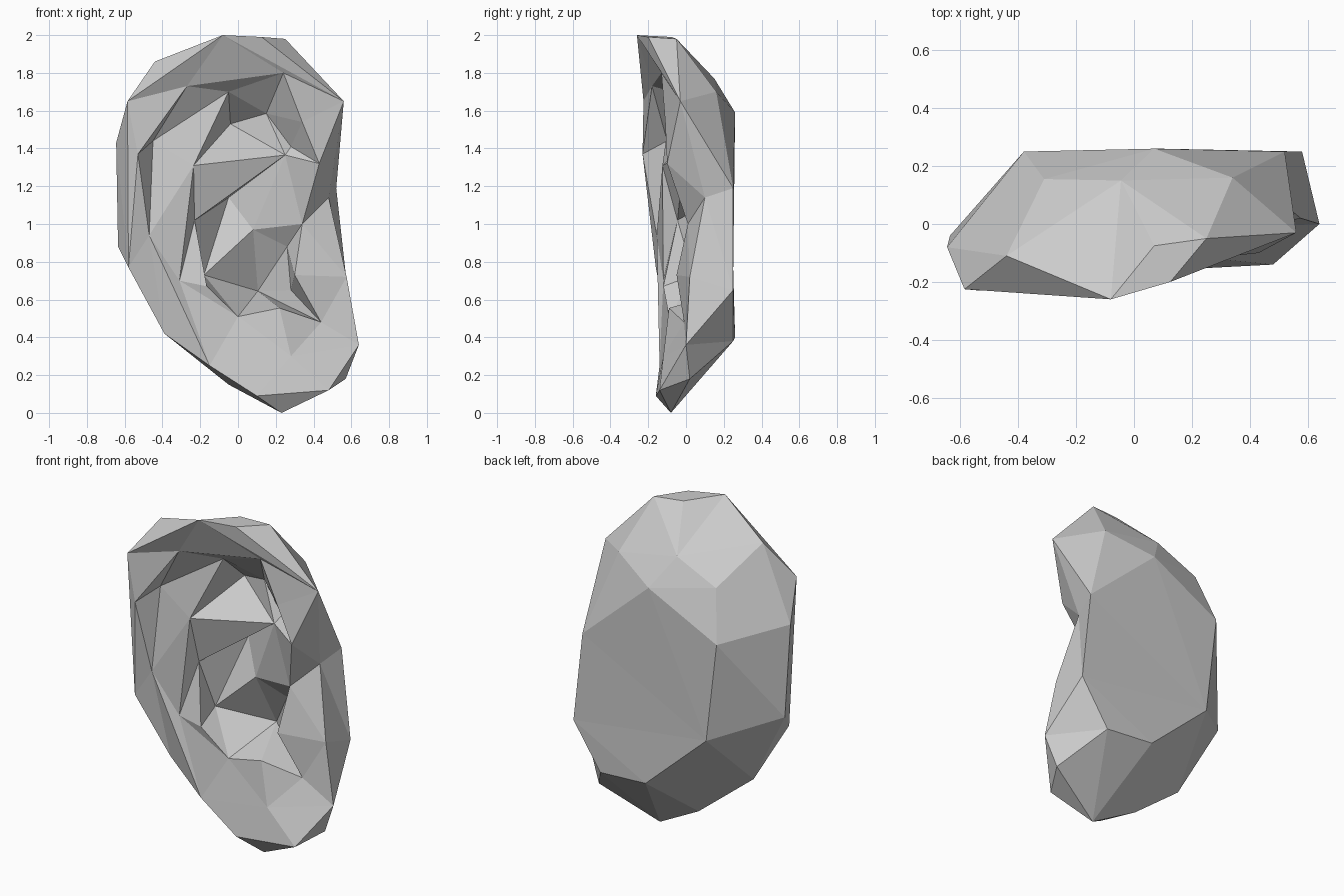
import bpy
import bmesh
from mathutils import Vector

default_cube = bpy.data.objects.get("Cube")
if default_cube:
    bpy.data.objects.remove(default_cube, do_unlink=True)

bm = bmesh.new()


def stitch(first, second):
    """Skin two polylines with the triangle strip that has the shortest rungs."""
    best = {(0, 0): (0.0, [])}
    for i, a in enumerate(first):
        for j, b in enumerate(second):
            rung = (Vector(a) - Vector(b)).length
            options = []
            if i:
                cost, strip = best[i - 1, j]
                options.append((cost + rung, strip + [(first[i - 1], a, b)]))
            if j:
                cost, strip = best[i, j - 1]
                options.append((cost + rung, strip + [(a, b, second[j - 1])]))
            if options:
                best[i, j] = min(options, key=lambda option: option[0])
    for triangle in best[len(first) - 1, len(second) - 1][1]:
        if len(set(triangle)) == len(triangle):
            bm.faces.new([bm.verts.new(point) for point in triangle])


# Outer rim: front crest, rear edge and lobe
rim_corner, rim_notch = (.56, -.03, 1.65), (.48, .1, 1.14)
top_right, top_back, top_front = (.25, -.05, 1.98), (.07, -.075, 1.99), (.125, -.2, 1.99)
crest_top, crest_left, crest_low = (-.08, -.26, 2), (-.585, -.225, 1.65), (-.58, -.16, .77)
rear_left = [(-.44, -.11, 1.86), (-.645, -.08, 1.43), (-.635, -.04, .88)]
low_left = [(-.39, -.09, .42), (-.05, -.05, .15)]
rim_right, lobe_side, lobe_corner = (.575, .02, .72), (.64, 0, .36), (.57, .02, .18)
lobe_tip, lobe_right, lobe_left = (.23, -.08, 0), (.48, -.14, .12), (.1, -.16, .09)

# Back of the ear
back_top, back_mid = (-.045, .15, 1.77), (.07, .26, 1.59)
back_right = [(.34, .16, 1.7), (.52, .25, 1.19), (.58, .25, .65), (.4, .25, .38)]
back_left = [(-.31, .155, 1.65), (-.38, .25, 1.36), (-.31, .25, .76)]
back_low = (.09, .26, .4)

# Folded helix edge and the groove behind it
fold_right, fold_top, fold_left = (.24, -.13, 1.8), (-.27, -.18, 1.73), (-.53, -.23, 1.37)
fold_end, fold_mid, helix_root = (-.47, -.155, .94), (.34, -.11, 1.54), (.43, -.1, 1.32)
groove_top, groove_left = (-.05, -.07, 1.7), (-.45, -.1, 1.44)

# Antihelix ridge and upper hollow
ridge_top, ridge_mid, ridge_low = (-.235, -.125, 1.31), (-.23, -.045, 1.02), (-.31, -.12, .7)
hollow_left, hollow_top, hollow_right = (-.04, .12, 1.53), (.15, .04, 1.585), (.28, .02, 1.41)
ridge_end = (.25, -.01, 1.365)

# Inner bowl
bowl_top, bowl_left, bowl_floor = (-.05, .17, 1.14), (-.18, .04, .73), (.105, .22, .645)
bowl_lip, bowl_front, bowl_notch = (-.165, -.12, .67), (0, -.09, .51), (.22, -.09, .555)
crus_low, crus_side = (.08, .055, .97), (.34, .01, 1)
canal_top, canal_low = (.26, .1, .88), (.28, .1, .65)

# Tragus and lobe front
tragus, tragus_low = (.3, -.05, .73), (.44, -.01, .48)
lobe_front, lobe_fold = (.28, -.12, .3), (-.15, -.14, .25)

# Back shell
back_spine = [back_top, back_mid, back_left[-1], back_low]
stitch([back_top] + back_right + [back_low], back_spine)
stitch([back_top] + back_left + [back_low], back_spine)
stitch([rim_corner, top_right, top_back, crest_top] + rear_left + low_left
       + [lobe_tip, lobe_corner, lobe_side, rim_right, rim_notch, rim_corner],
       [back_right[0], back_top] + back_left + [back_low] + back_right[::-1])

# Bevelled rim between the front crest and the rear edge
stitch([crest_top, top_back, top_right, rim_corner, crest_top], [top_front])
stitch([crest_top, crest_left, crest_low, low_left[0]], rear_left)
stitch([lobe_side, lobe_corner, lobe_tip, low_left[-1]], [lobe_right, lobe_left])

# Front rim, helix and lobe
stitch([rim_corner, crest_top, crest_left, crest_low] + low_left + [lobe_left],
       [helix_root, fold_mid, fold_right, fold_top, fold_left, fold_end, lobe_fold])
stitch([rim_corner, rim_notch], [helix_root, crus_side])
stitch([rim_notch, rim_right, lobe_side, lobe_right, lobe_left],
       [crus_side, tragus, tragus_low, lobe_front, lobe_fold])
stitch([lobe_front, tragus_low], [bowl_front, bowl_notch])

# Groove and antihelix
stitch([fold_right, fold_top, fold_left, fold_end], [groove_top, groove_left])
stitch([groove_top, groove_left, fold_end, lobe_fold, lobe_front],
       [groove_top, ridge_top, ridge_low, bowl_front])
stitch([ridge_top, ridge_low], [ridge_end, ridge_mid])

# Upper hollow
stitch([ridge_top, groove_top, fold_right], [hollow_left, hollow_top])
stitch([fold_right, fold_mid], [hollow_top, hollow_right])
stitch([ridge_top, ridge_end], [hollow_left, hollow_top, hollow_right])

# Bowl, crus and canal
stitch([ridge_mid, ridge_low, bowl_front], [bowl_lip])
stitch([ridge_end, ridge_mid, bowl_lip, bowl_front], [bowl_top, bowl_left, bowl_floor])
stitch([fold_mid, helix_root, crus_side], [hollow_right, ridge_end, crus_low])
stitch([ridge_end, crus_low, canal_top, canal_low], [bowl_top, bowl_left, bowl_floor])
stitch([crus_side], [crus_low, canal_top])
stitch([crus_side, tragus, tragus_low], [canal_top, canal_low])
stitch([tragus_low], [canal_low, bowl_floor, bowl_notch])
stitch([bowl_front, bowl_notch], [bowl_floor])

# Weld the strips into one closed, flat-shaded surface
bmesh.ops.remove_doubles(bm, verts=bm.verts[:], dist=0.001)
bmesh.ops.recalc_face_normals(bm, faces=bm.faces[:])
mesh = bpy.data.meshes.new("ear")
bm.to_mesh(mesh)
bm.free()
ear = bpy.data.objects.new("ear", mesh)
bpy.context.scene.collection.objects.link(ear)

grey = bpy.data.materials.new("light grey")
grey.use_nodes = True
colour = (.6, .6, .6, 1)
grey.diffuse_color = colour
grey.node_tree.nodes["Principled BSDF"].inputs["Base Color"].default_value = colour
mesh.materials.append(grey)
